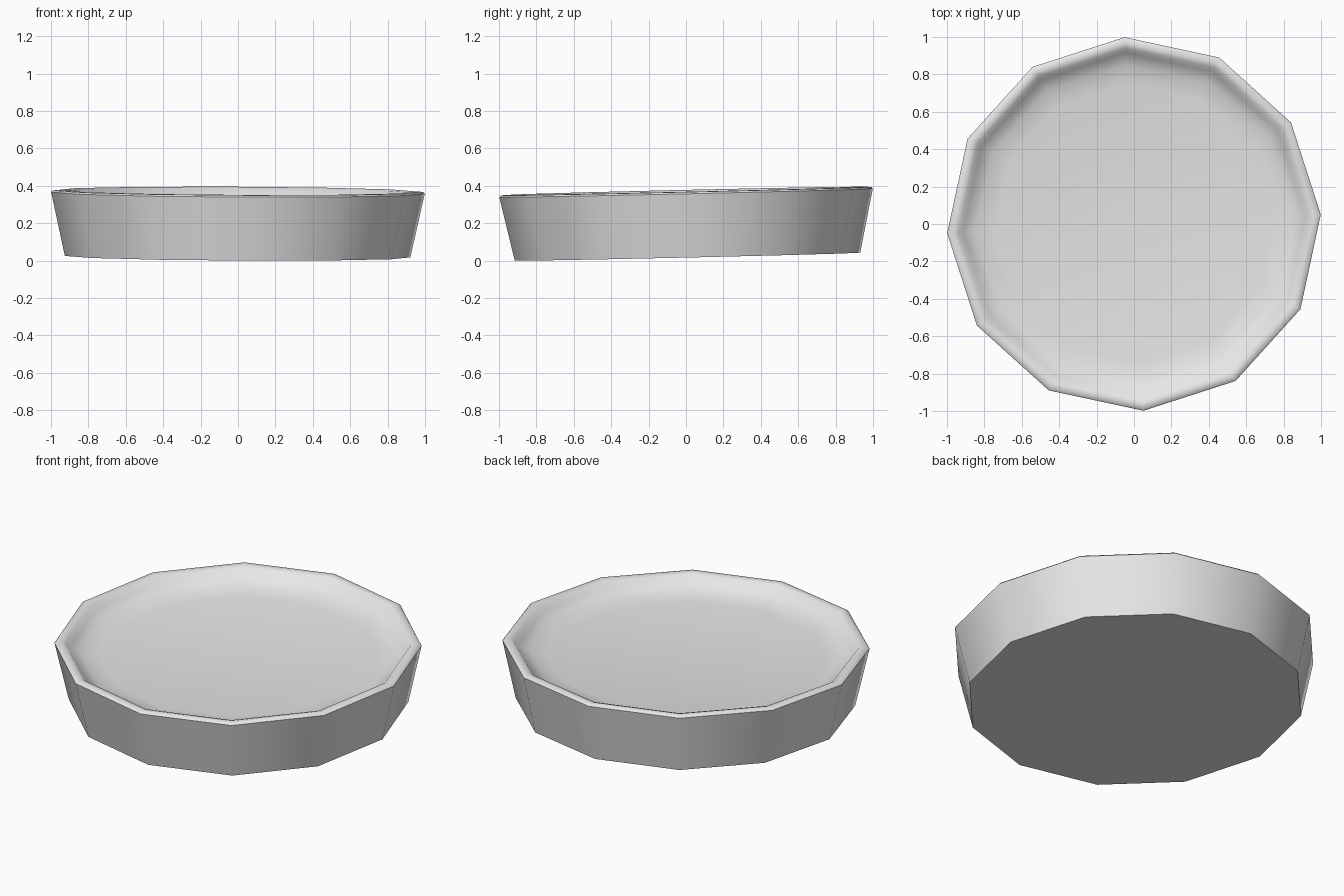
import bpy, bmesh, math

cube = bpy.data.objects.get("Cube")
if cube:
    bpy.data.objects.remove(cube, do_unlink=True)

SIDES = 12
START = math.radians(2.9)

# Single grey material
grey = bpy.data.materials.new("light grey")
grey.use_nodes = True
colour = (0.8, 0.8, 0.8, 1)
grey.diffuse_color = colour
grey.node_tree.nodes["Principled BSDF"].inputs["Base Color"].default_value = colour

# Profile from outer base, over the rim, down to the dish floor (radius, height)
profile = [(0.925, 0), (1.0, 0.341), (0.99, 0.35), (0.965, 0.352), (0.942, 0.345),
           (0.915, 0.312), (0.85, 0.283), (0.75, 0.268)]


def lathe(name, points):
    bm = bmesh.new()
    rings = []
    for r, z in points:
        angles = [START + math.tau * i / SIDES for i in range(SIDES)]
        rings.append([bm.verts.new((r * math.cos(a), r * math.sin(a), z)) for a in angles])
    for low, high in zip(rings, rings[1:]):
        for i in range(SIDES):
            j = (i + 1) % SIDES
            bm.faces.new((low[i], low[j], high[j], high[i]))
    # Flat base and dish floor
    bm.faces.new(rings[0][::-1])
    bm.faces.new(rings[-1])
    mesh = bpy.data.meshes.new(name)
    bm.to_mesh(mesh)
    bm.free()
    mesh.materials.append(grey)
    obj = bpy.data.objects.new(name, mesh)
    bpy.context.collection.objects.link(obj)
    return obj


# Shallow dish, resting slightly tipped toward the front
dish = lathe("shallow_dish", profile)
dish.rotation_euler = (math.radians(1.31), math.radians(0.3), 0)
dish.location = (-0.002, 0.008, 0.021)

bpy.ops.object.select_all(action="DESELECT")
dish.select_set(True)
bpy.context.view_layer.objects.active = dish
bpy.ops.object.shade_smooth_by_angle(angle=math.radians(40))
